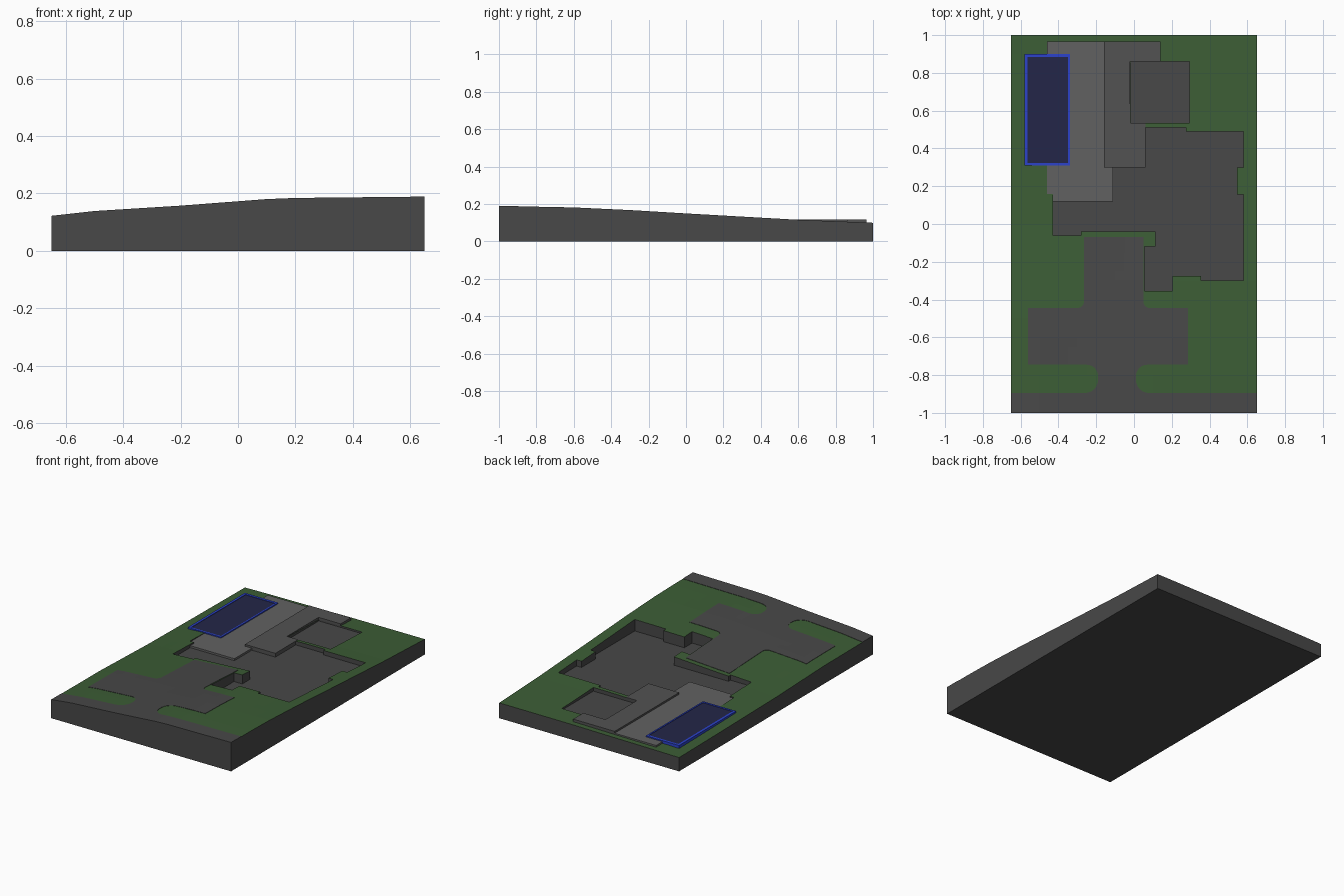
import bpy, bmesh, math

if "Cube" in bpy.data.objects:
    bpy.data.objects.remove(bpy.data.objects["Cube"])


def material(name, rgb):
    m = bpy.data.materials.new(name)
    m.diffuse_color = (*rgb, 1)
    m.use_nodes = True
    m.node_tree.nodes["Principled BSDF"].inputs["Base Color"].default_value = m.diffuse_color
    return m


GRASS = material("grass", (0.045, 0.11, 0.036))
DARK = material("dark_grey", (0.065, 0.065, 0.065))
MID = material("mid_grey", (0.085, 0.085, 0.085))
LIGHT = material("light_grey", (0.12, 0.12, 0.12))
BLUE = material("pool_blue", (0.025, 0.055, 0.6))
NAVY = material("water_navy", (0.017, 0.019, 0.065))


def lerp(points, t):
    for (a, va), (b, vb) in zip(points, points[1:]):
        if t <= b:
            return va + (vb - va) * (t - a) / (b - a)
    return points[-1][1]


RIGHT = [(-1, .187), (-.8, .186), (-.6, .182), (-.3, .168), (0, .15), (.3, .133), (.6, .116), (1, .10)]
LEFT = [(-1, .12), (-.5, .118), (0, .102), (.5, .095), (1, .09)]
ACROSS = [(-.65, 0), (-.5, .25), (-.2, .53), (.1, .87), (.2, .93), (.65, 1)]


def height(x, y):
    l, r = lerp(LEFT, y), lerp(RIGHT, y)
    return l + (r - l) * lerp(ACROSS, x)


def link(name, bm, mats):
    bmesh.ops.recalc_face_normals(bm, faces=bm.faces)
    me = bpy.data.meshes.new(name)
    bm.to_mesh(me)
    bm.free()
    for m in mats:
        me.materials.append(m)
    ob = bpy.data.objects.new(name, me)
    bpy.context.collection.objects.link(ob)
    return ob


def ground(name, lift, mats):
    """Solid plot block with a sloping top."""
    bm = bmesh.new()
    bmesh.ops.create_grid(bm, x_segments=26, y_segments=40, size=1)
    for v in bm.verts:
        v.co.x *= .65
        v.co.z = height(v.co.x, v.co.y) + lift
    for f in bm.faces:
        f.material_index = len(mats) - 1
    rim = [e for e in bm.edges if e.is_boundary]
    ret = bmesh.ops.extrude_edge_only(bm, edges=rim)["geom"]
    for g in ret:
        if isinstance(g, bmesh.types.BMVert):
            g.co.z = 0
        elif isinstance(g, bmesh.types.BMFace):
            g.material_index = 0
    low = [e for e in bm.edges if e.is_boundary]
    for f in bmesh.ops.edgeloop_fill(bm, edges=low)["faces"]:
        f.material_index = 0
    return link(name, bm, mats)


def prism(name, outline, z0, z1, mats=()):
    bm = bmesh.new()
    f = bm.faces.new([bm.verts.new((x, y, z0)) for x, y in outline])
    ret = bmesh.ops.extrude_face_region(bm, geom=[f])["geom"]
    for g in ret:
        if isinstance(g, bmesh.types.BMVert):
            g.co.z = z1
    return link(name, bm, mats)


def boolean(ob, cutter, op):
    mod = ob.modifiers.new("cut", 'BOOLEAN')
    mod.operation, mod.object, mod.solver = op, cutter, 'EXACT'
    bpy.context.view_layer.objects.active = ob
    bpy.ops.object.modifier_apply(modifier=mod.name)
    bpy.data.objects.remove(cutter)


def rect(x0, x1, y0, y1):
    return [(x0, y0), (x1, y0), (x1, y1), (x0, y1)]


def arc(cx, cy, r, a0, a1, n=6):
    return [(cx + r * math.cos(math.radians(a0 + (a1 - a0) * i / n)),
             cy + r * math.sin(math.radians(a0 + (a1 - a0) * i / n))) for i in range(n + 1)]


terrain = ground("terrain", 0, [DARK, GRASS])

# road and driveway follow the slope
drive = ([(-.7, -1.1), (.7, -1.1), (.7, -.895)]
         + arc(.08, -.825, .07, 270, 180) + arc(.07, -.805, .06, 180, 90)
         + [(.285, -.745), (.285, -.445)]
         + arc(.085, -.41, .035, 270, 180)
         + [(.05, -.07), (-.265, -.07)]
         + arc(-.30, -.41, .035, 0, -90)
         + [(-.56, -.445), (-.56, -.745)]
         + arc(-.25, -.805, .06, 90, 0) + arc(-.26, -.825, .07, 0, -90)
         + [(-.7, -.895)])
paving = ground("road_and_driveway", .002, [DARK])
boolean(paving, prism("drive_cutter", drive, .05, .4), 'INTERSECT')

# flat levels let into the slope: name, outline, top height, material
main_floor = [(-.43, -.06), (-.28, -.06), (-.28, -.04), (.115, -.04), (.115, -.12), (.055, -.12),
              (.055, -.355), (.205, -.355), (.205, -.275), (.355, -.275), (.355, -.3), (.58, -.3),
              (.58, .155), (.545, .155), (.545, .3), (.58, .3), (.58, .49), (.275, .49),
              (.275, .51), (.04, .51), (.04, .31), (-.12, .31), (-.12, .14), (-.43, .14)]
terrace = [(-.16, .3), (.06, .3), (.06, .535), (-.02, .535), (-.02, .86), (.14, .86), (.14, .965), (-.16, .965)]
deck = [(-.46, .16), (-.43, .16), (-.43, .12), (-.11, .12), (-.11, .305), (-.15, .305), (-.15, .965), (-.46, .965)]
levels = [("main_floor", main_floor, .092, DARK),
          ("upper_terrace", terrace, .117, MID),
          ("pool_deck", deck, .105, LIGHT),
          ("rear_court", rect(-.018, .295, .535, .86), .094, DARK)]
for name, outline, z, mat in levels:
    boolean(terrain, prism("level_cutter", outline, z - .004, .4), 'DIFFERENCE')
    prism(name, outline, .05, z, [mat])

# swimming pool: four rim bars around the water
x0, x1, y0, y1, w = -.58, -.34, .31, .9, .016
prism("pool_water", rect(x0 + w, x1 - w / 2, y0 + w / 2, y1 - w / 2), .06, .109, [NAVY])
for name, r in [("left", (x0, x0 + w, y0, y1)), ("right", (x1 - w * .6, x1, y0, y1)),
                ("front", (x0 + w, x1 - w * .6, y0, y0 + w * .8)), ("back", (x0 + w, x1 - w * .6, y1 - w, y1))]:
    prism("pool_rim_" + name, rect(*r), .06, .112, [BLUE])
